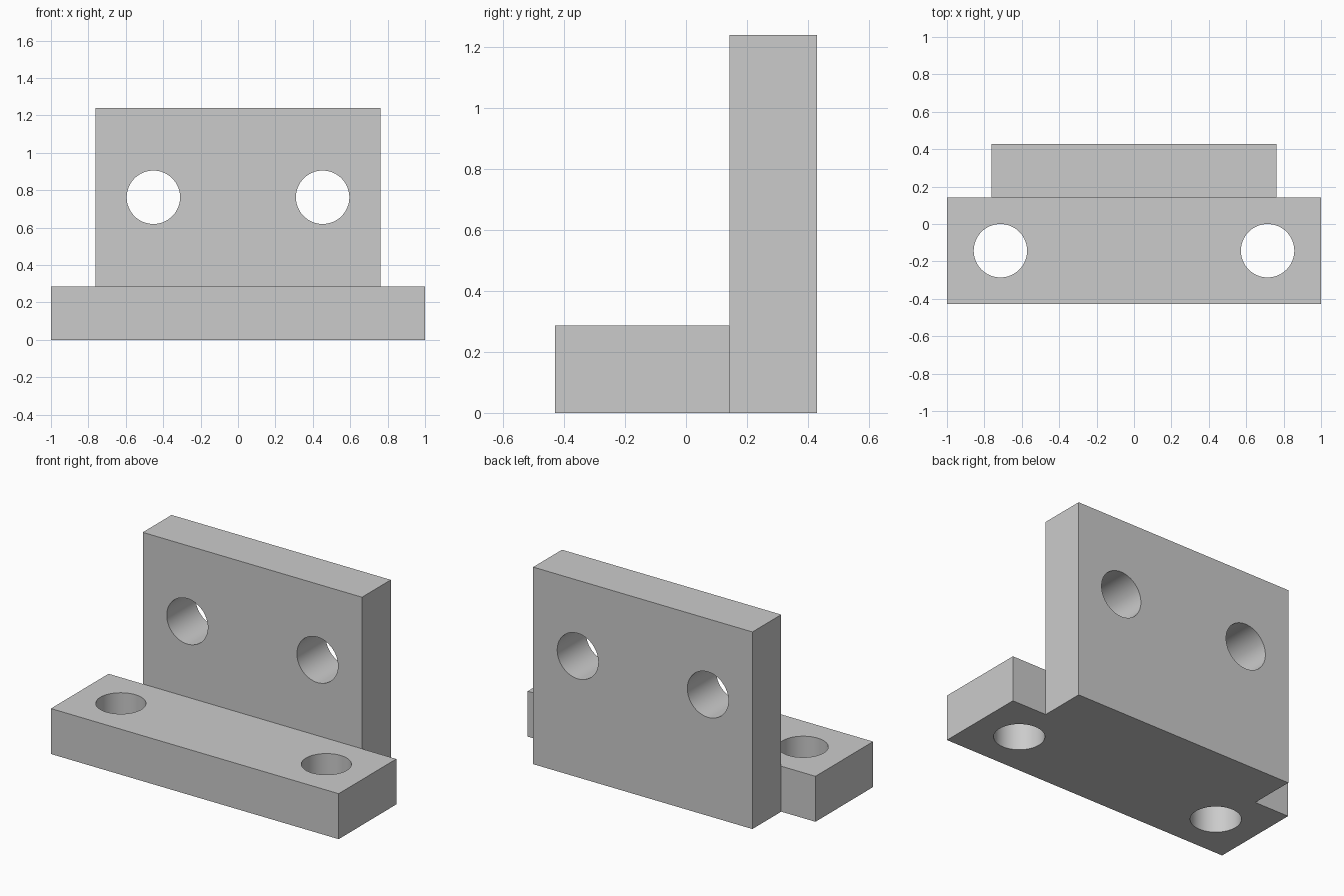
import bpy
import bmesh
import math
from mathutils import Vector

cube = bpy.data.objects.get("Cube")
if cube:
    bpy.data.objects.remove(cube, do_unlink=True)

U = 1 / 42                      # one design unit
HALF_BASE, HALF_WALL = 42 * U, 32 * U
FRONT, STEP, BACK = -18 * U, 6 * U, 18 * U
BASE_H, WALL_H = 12 * U, 52 * U
HOLE_R = 6 * U

grey = bpy.data.materials.new("plain grey")
grey.use_nodes = True
colour = (0.6, 0.6, 0.6, 1)
grey.diffuse_color = colour
grey.node_tree.nodes["Principled BSDF"].inputs["Base Color"].default_value = colour


def make_bracket():
    """T-shaped foot with the rear tab raised into an upright wall."""
    bm = bmesh.new()
    right = [(HALF_BASE, FRONT), (HALF_BASE, STEP), (HALF_WALL, STEP), (HALF_WALL, BACK)]
    plan = right + [(-x, y) for x, y in reversed(right)]
    floor = bm.faces.new([bm.verts.new((x, y, 0)) for x, y in plan])
    # Foot
    solid = bmesh.ops.extrude_face_region(bm, geom=[floor], use_keep_orig=True)["geom"]
    top = next(g for g in solid if isinstance(g, bmesh.types.BMFace))
    bmesh.ops.translate(bm, verts=list(top.verts), vec=(0, 0, BASE_H))
    # Split off the rear tab and raise it
    corners = [v for v in top.verts
               if abs(v.co.y - STEP) < 1e-4 and abs(abs(v.co.x) - HALF_WALL) < 1e-4]
    other, _ = bmesh.utils.face_split(top, corners[0], corners[1])
    tab = max((top, other), key=lambda f: f.calc_center_median().y)
    raised = bmesh.ops.extrude_face_region(bm, geom=[tab])["geom"]
    bmesh.ops.translate(bm, verts=[g for g in raised if isinstance(g, bmesh.types.BMVert)],
                        vec=(0, 0, WALL_H - BASE_H))
    # Merge flat neighbours into single faces
    bmesh.ops.dissolve_limit(bm, angle_limit=0.01, verts=bm.verts[:], edges=bm.edges[:])
    bmesh.ops.recalc_face_normals(bm, faces=bm.faces[:])
    mesh = bpy.data.meshes.new("mounting_bracket")
    bm.to_mesh(mesh)
    bm.free()
    mesh.materials.append(grey)
    obj = bpy.data.objects.new("mounting_bracket", mesh)
    bpy.context.collection.objects.link(obj)
    return obj


def drill(target, name, centre, tilt):
    """Cut one through hole."""
    bpy.ops.mesh.primitive_cylinder_add(vertices=64, radius=HOLE_R, depth=24 * U,
                                        location=Vector(centre), rotation=(tilt, 0, 0))
    cutter = bpy.context.object
    cutter.name = name
    cutter.hide_render = True
    cutter.data.materials.append(grey)
    mod = target.modifiers.new(name, 'BOOLEAN')
    mod.operation, mod.solver, mod.object = 'DIFFERENCE', 'EXACT', cutter
    bpy.context.view_layer.objects.active = target
    bpy.ops.object.modifier_apply(modifier=name)
    bpy.data.objects.remove(cutter, do_unlink=True)


bracket = make_bracket()
for side, word in ((1, "left"), (-1, "right")):
    drill(bracket, word + "_foot_hole", (side * 30 * U, -6 * U, BASE_H / 2), 0)
    drill(bracket, word + "_wall_hole", (side * 19 * U, 12 * U, 32 * U), math.pi / 2)

# Smooth bores, sharp edges
bpy.ops.object.select_all(action='DESELECT')
bracket.select_set(True)
bpy.context.view_layer.objects.active = bracket
bpy.ops.object.shade_smooth_by_angle(angle=math.radians(30))
